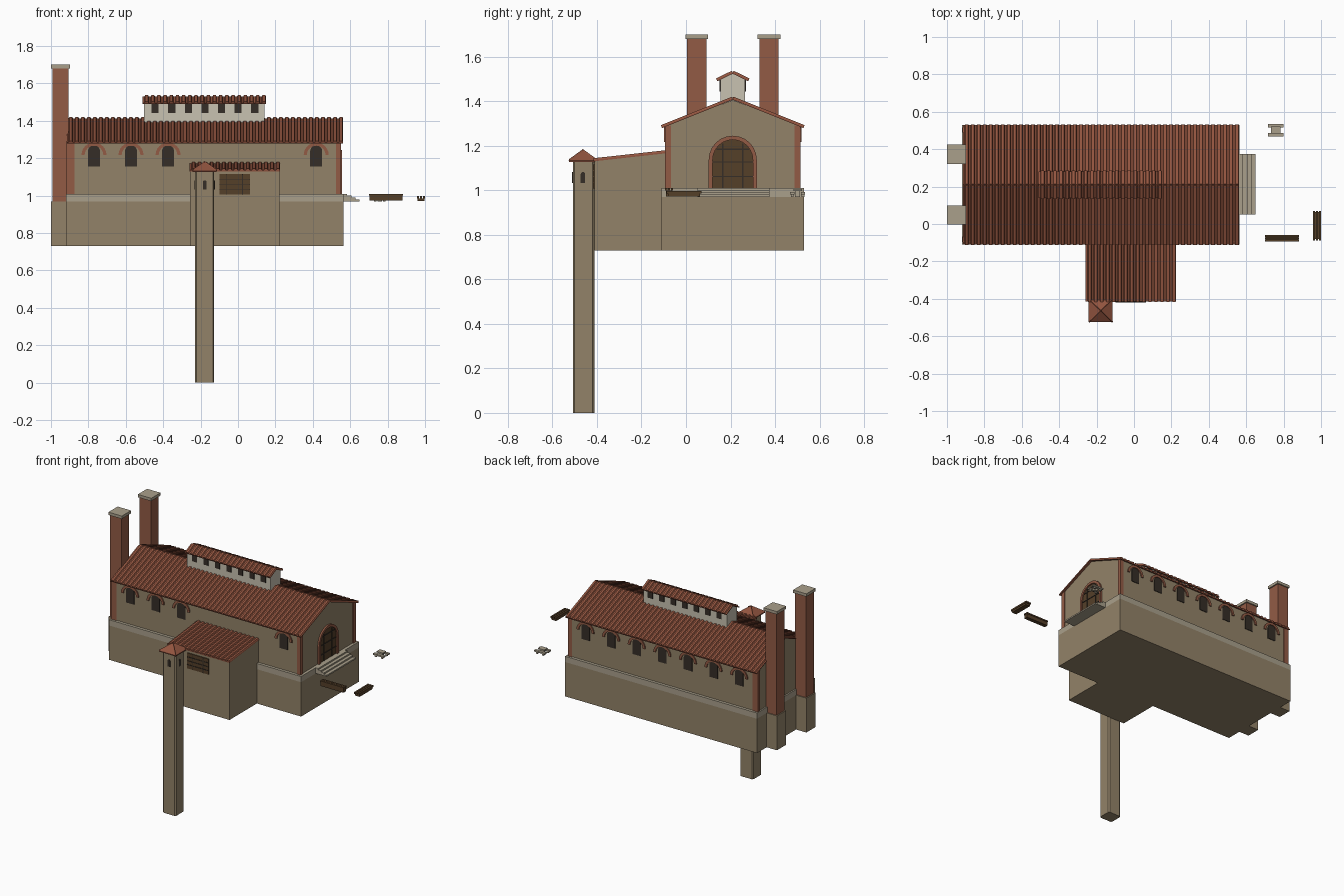
import bpy, math
from mathutils import Vector

if "Cube" in bpy.data.objects:
    bpy.data.objects.remove(bpy.data.objects["Cube"])

def mat(name, r, g, b):
    m = bpy.data.materials.new(name)
    m.diffuse_color = (r, g, b, 1)
    m.use_nodes = True
    m.node_tree.nodes["Principled BSDF"].inputs["Base Color"].default_value = m.diffuse_color
    return m

STONE = mat("tan_stone", .29, .225, .14)
BRICK = mat("brick", .29, .105, .06)
TILE = mat("roof_tile", .29, .09, .05)
TRIM = mat("pale_stone", .40, .35, .26)
PLASTER = mat("plaster", .58, .54, .44)
DARK = mat("dark_glass", .035, .027, .02)
WOOD = mat("dark_wood", .09, .05, .022)

def mesh(name, verts, faces, m):
    me = bpy.data.meshes.new(name)
    me.from_pydata([tuple(v) for v in verts], [], faces)
    me.materials.append(m)
    o = bpy.data.objects.new(name, me)
    bpy.context.collection.objects.link(o)
    import bmesh
    bm = bmesh.new()
    bm.from_mesh(me)
    bmesh.ops.recalc_face_normals(bm, faces=bm.faces)
    bm.to_mesh(me)
    bm.free()
    return o

def loft(name, a, b, m):
    """Solid between two matching outlines."""
    n = len(a)
    sides = [(i, (i + 1) % n, n + (i + 1) % n, n + i) for i in range(n)]
    return mesh(name, list(a) + list(b), [tuple(range(n)), tuple(range(n, 2 * n))] + sides, m)

def prism(name, prof, axis, a, b, m):
    def at(t):
        return [(t, u, v) if axis == 'x' else (u, t, v) for u, v in prof]
    return loft(name, at(a), at(b), m)

def box(name, x0, x1, y0, y1, z0, z1, m):
    return prism(name, [(x0, z0), (x1, z0), (x1, z1), (x0, z1)], 'y', y0, y1, m)

def arc(c, z, r, n=12):
    return [(c + r * math.cos(math.pi * i / n), z + r * math.sin(math.pi * i / n)) for i in range(n + 1)]

def arched(c, z0, zs, r):
    return [(c + r, z0)] + arc(c, zs, r) + [(c - r, z0)]

def tiles(name, x0, x1, low, high, n, h=.008, base=.006):
    """Ribbed roof sheet between a low and a high (y, z) edge."""
    lo, hi = Vector((0, *low)), Vector((0, *high))
    d = (hi - lo).normalized()
    up = Vector((0, -d.z, d.y))
    if up.z < 0:
        up = -up
    prof, w = [(x0, -base)], (x1 - x0) / n
    for i in range(n):
        for f, t in ((0, 0), (.3, 0), (.42, h), (.88, h), (1, 0)):
            if i == 0 or f > 0:
                prof.append((x0 + (i + f) * w, t))
    prof.append((x1, -base))
    def edge(p):
        return [p + Vector((x, 0, 0)) + up * t for x, t in prof]
    return loft(name, edge(lo), edge(hi), TILE)

# foundation and plinth
box("foundation", -.92, .565, -.11, .53, .73, .97, STONE)
box("plinth", -.92, .565, -.11, .53, .97, 1.01, TRIM)

# main hall with gable ends
prism("hall_walls", [(-.09, 1.01), (.51, 1.01), (.51, 1.29), (.21, 1.405), (-.09, 1.29)], 'x', -.91, .545, STONE)
for y0, y1, s in ((-.095, -.068, "front"), (.488, .515, "back")):
    box("corner_left_" + s, -.916, -.875, y0, y1, 1.01, 1.292, BRICK)
    box("corner_right_" + s, .523, .551, y0, y1, 1.01, 1.292, BRICK)
tiles("hall_roof_front", -.915, .562, (-.11, 1.285), (.21, 1.413), 46)
tiles("hall_roof_back", -.915, .562, (.53, 1.285), (.21, 1.413), 46)

# arched side windows with brick hoods; the annex takes the middle of the front
def window(name, x, y, s):
    prism(name, arched(x, 1.157, 1.238, .032), 'y', y - s * .01, y + s * .004, DARK)
    prism(name + "_hood", arc(x, 1.217, .067) + arc(x, 1.217, .05)[::-1], 'y', y - s * .01, y + s * .008, BRICK)

for i in range(7):
    x = -.77 + i * .198
    window(f"back_window_{i}", x, .51, 1)
    if i not in (3, 4, 5):
        window(f"front_window_{i}", x, -.09, -1)

# great arched door on the right gable
prism("door_surround", arched(.21, 1.01, 1.137, .108) + arched(.21, 1.01, 1.137, .09)[::-1], 'x', .53, .557, BRICK)
prism("door", arched(.21, 1.01, 1.137, .09), 'x', .53, .548, WOOD)
for z, r in ((1.062, .09), (1.127, .09), (1.185, .074)):
    box("door_bar", .54, .552, .21 - r, .21 + r, z - .003, z + .003, DARK)
for y in (.165, .255):
    box("door_post", .54, .552, y - .003, y + .003, 1.01, 1.21, DARK)

# entrance steps
for i in range(4):
    box(f"step_{i}", .56, .65 - i * .022, .052, .375, .97 + i * .01, .98 + i * .01, TRIM)

# roof lantern
prism("lantern_walls", [(.155, 1.37), (.265, 1.37), (.265, 1.503), (.21, 1.525), (.155, 1.503)], 'x', -.503, .143, PLASTER)
tiles("lantern_roof_front", -.51, .15, (.138, 1.495), (.21, 1.53), 20)
tiles("lantern_roof_back", -.51, .15, (.282, 1.495), (.21, 1.53), 20)
for i in range(7):
    x = -.443 + i * .0888
    box(f"lantern_window_{i}", x - .019, x + .019, .15, .27, 1.443, 1.498, DARK)

# chimneys
for y in (.048, .373):
    box("chimney_base", -1, -.9, y - .05, y + .05, .73, .97, STONE)
    box("chimney_stack", -.992, -.906, y - .043, y + .043, .97, 1.68, BRICK)
    box("chimney_cap", -1, -.897, y - .051, y + .051, 1.68, 1.7, TRIM)

# annex with lean-to roof
prism("annex_walls", [(-.412, .73), (-.09, .73), (-.09, 1.168), (-.412, 1.13)], 'x', -.257, .223, STONE)
tiles("annex_roof", -.258, .225, (-.415, 1.136), (-.09, 1.172), 15)
box("annex_window", -.1, .064, -.418, -.405, 1.007, 1.115, WOOD)
for z in (1.034, 1.061, 1.088):
    box("annex_window_bar", -.1, .064, -.421, -.41, z - .002, z + .002, DARK)
for x in (-.06, .024):
    box("annex_window_post", x - .002, x + .002, -.421, -.41, 1.007, 1.115, DARK)

# tall tower with chamfered corners
x0, x1, y0, y1, c = -.229, -.127, -.508, -.412, .008
plan = [(x0 + c, y0), (x1 - c, y0), (x1, y0 + c), (x1, y1 - c), (x1 - c, y1), (x0 + c, y1), (x0, y1 - c), (x0, y0 + c)]
loft("tower_shaft", [(x, y, 0) for x, y in plan], [(x, y, 1.14) for x, y in plan], STONE)
tx, ty = -.178, -.463

# tower slits with their frames
prism("tower_slit_front", arched(tx, 1.033, 1.072, .01), 'y', -.511, -.5, DARK)
for s in (-1, 1):
    prism("tower_slit_side", arched(ty, 1.033, 1.072, .01), 'x', tx + s * .045, tx + s * .054, DARK)

# tower hip roof and its tile ridges
q, a, ze, zp = .064, .062, 1.133, 1.178
base = [(tx - q, ty - a), (tx + q, ty - a), (tx + q, ty + a), (tx - q, ty + a)]
mesh("tower_roof", [(x, y, ze - .006) for x, y in base] + [(x, y, ze) for x, y in base] + [(tx, ty, zp)],
     [(3, 2, 1, 0)] + [(i, (i + 1) % 4, 4 + (i + 1) % 4, 4 + i) for i in range(4)]
     + [(4 + i, 4 + (i + 1) % 4, 8) for i in range(4)], TILE)
for x, y in base:
    side = Vector((y - ty, tx - x, 0)).normalized() * .004
    e, p = Vector((x, y, ze)), Vector((tx, ty, zp))
    up = Vector((0, 0, .007))
    loft("tower_ridge", [e - side, e + side, e + up], [p - side, p + side, p + up], TILE)

# slatted benches
for i in range(3):
    y = -.0935 + i * .0125
    box("long_bench_slat", .70, .882, y, y + .0095, 1.0, 1.01, WOOD)
    x = .957 + i * .0155
    box("side_bench_slat", x, x + .012, -.087, .07, .985, .997, WOOD)
box("long_bench_body", .703, .879, -.09, -.062, .973, 1.0, WOOD)
box("side_bench_body", .96, .997, -.08, .063, .972, .985, WOOD)

# stone picnic table and seats
box("table_top", .733, .782, .483, .52, .997, 1.005, TRIM)
box("table_leg", .745, .77, .49, .513, .97, .997, TRIM)
for y in (.468, .516):
    box("table_seat", .716, .8, y, y + .019, .982, .992, TRIM)
    for x in (.728, .776):
        box("seat_leg", x, x + .012, y + .003, y + .016, .97, .982, TRIM)
